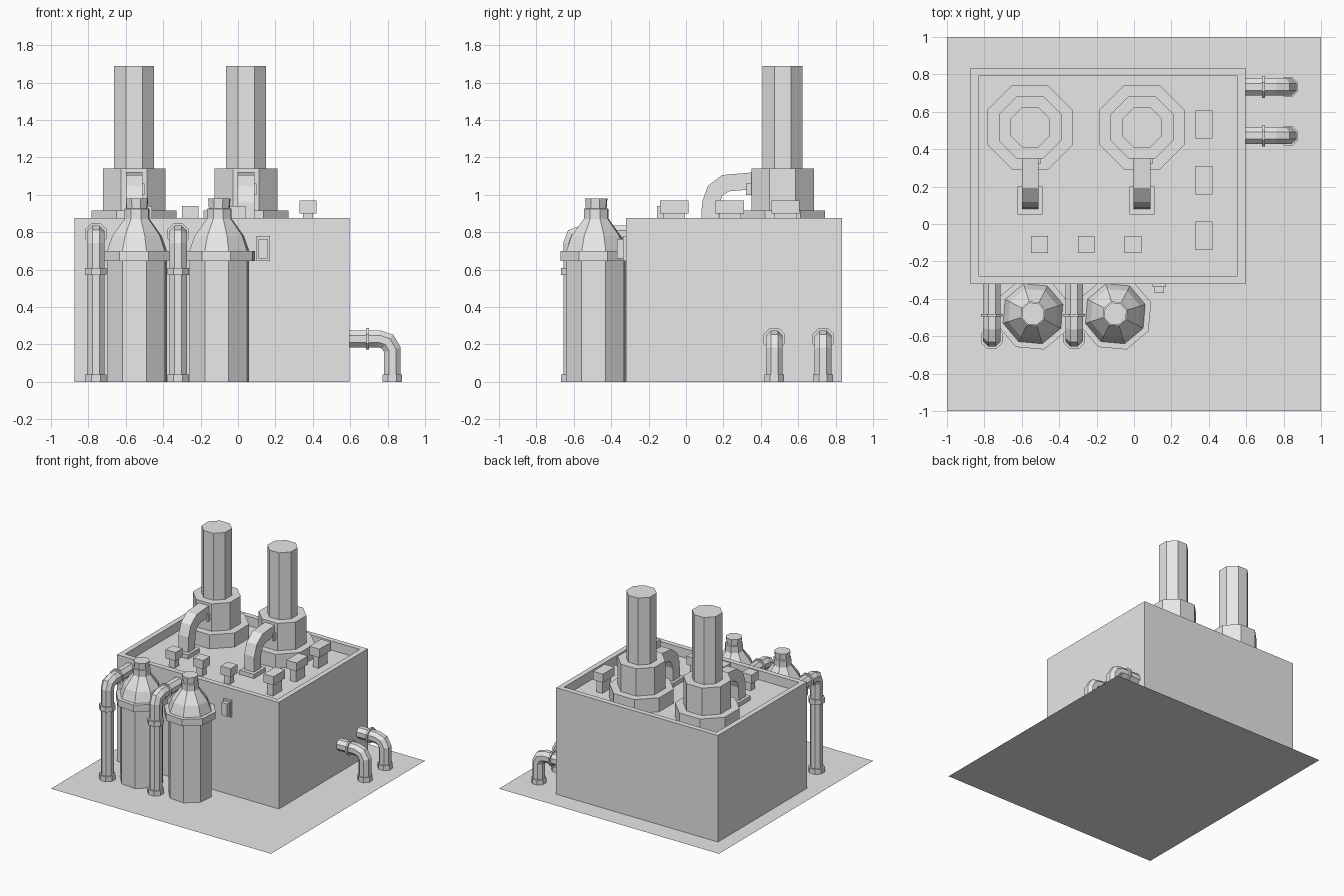
import bpy, bmesh, math
from mathutils import Vector

cube = bpy.data.objects.get("Cube")
if cube:
    bpy.data.objects.remove(cube, do_unlink=True)

grey = bpy.data.materials.new("plain_grey")
grey.use_nodes = True
grey.diffuse_color = (0.8, 0.8, 0.8, 1)
grey.node_tree.nodes["Principled BSDF"].inputs["Base Color"].default_value = (0.8, 0.8, 0.8, 1)


def finish(name, bm):
    bmesh.ops.recalc_face_normals(bm, faces=bm.faces[:])
    mesh = bpy.data.meshes.new(name)
    bm.to_mesh(mesh)
    bm.free()
    mesh.materials.append(grey)
    obj = bpy.data.objects.new(name, mesh)
    bpy.context.collection.objects.link(obj)
    return obj


def add_box(bm, x, y, z):
    """Box from three (low, high) ranges."""
    verts = bmesh.ops.create_cube(bm, size=1)["verts"]
    for v in verts:
        v.co = [lo + (c + 0.5) * (hi - lo) for c, (lo, hi) in zip(v.co, (x, y, z))]
    return verts


def bridge(bm, rings, bottom=True):
    """Skin a list of vertex rings and close the ends."""
    n = len(rings[0])
    for a, b in zip(rings, rings[1:]):
        for i in range(n):
            j = (i + 1) % n
            bm.faces.new((a[i], a[j], b[j], b[i]))
    if bottom:
        bm.faces.new(rings[0][::-1])
    bm.faces.new(rings[-1])


def add_lathe(bm, x, y, profile, turn=0, bottom=True):
    """Octagonal solid; profile holds (half width across flats, height)."""
    rings = []
    for half, z in profile:
        r = half / math.cos(math.pi / 8)
        angles = [math.radians(22.5 + 45 * i + turn) for i in range(8)]
        rings.append([bm.verts.new((x + r * math.cos(a), y + r * math.sin(a), z)) for a in angles])
    bridge(bm, rings, bottom)


def add_sweep(bm, path, half, sides=8):
    """Mitred tube of regular section along a path in a vertical plane."""
    pts = [Vector(p) for p in path]
    dirs = [(b - a).normalized() for a, b in zip(pts, pts[1:])]
    lateral = Vector((0, 0, 1)).cross(pts[-1] - pts[0])
    lateral.z = 0
    lateral.normalize()
    r = half / math.cos(math.pi / sides)
    rings = []
    for i, p in enumerate(pts):
        a, b = dirs[max(i - 1, 0)], dirs[min(i, len(dirs) - 1)]
        t = (a + b).normalized()
        normal = t.cross(lateral) / t.dot(a)
        angles = [2 * math.pi * (k + 0.5) / sides for k in range(sides)]
        rings.append([bm.verts.new(p + r * (math.cos(q) * lateral + math.sin(q) * normal))
                      for q in angles])
    bridge(bm, rings)


# Ground sheet
bm = bmesh.new()
bmesh.ops.create_grid(bm, x_segments=1, y_segments=1, size=1)
finish("ground_sheet", bm)

# Building with a parapet around a sunken roof, open underneath
bm = bmesh.new()
add_box(bm, (-0.875, 0.595), (-0.32, 0.835), (0, 0.875))
bm.normal_update()
bottom = [f for f in bm.faces if f.normal.z < -0.5]
top = [f for f in bm.faces if f.normal.z > 0.5]
bmesh.ops.delete(bm, geom=bottom, context="FACES_ONLY")
bmesh.ops.inset_region(bm, faces=top, thickness=0.06)
sunk = bmesh.ops.extrude_discrete_faces(bm, faces=top)["faces"]
for v in sunk[0].verts:
    v.co.z = 0.80
finish("building", bm)

# Chimneys with curved ducts leading down to the roof
for side, x in (("right", -0.555), ("left", 0.043)):
    bm = bmesh.new()
    add_lathe(bm, x, 0.517, [(0.227, 0.80), (0.227, 0.915), (0.168, 0.915),
                             (0.168, 1.14), (0.107, 1.14), (0.107, 1.69)])
    finish(side + "_chimney", bm)

    bm = bmesh.new()
    arc = [(0.125, 0.80), (0.13, 0.95), (0.155, 1.02), (0.21, 1.062), (0.36, 1.075)]
    add_sweep(bm, [(x, y, z) for y, z in arc], 0.045, 4)
    add_box(bm, (x - 0.067, x + 0.067), (0.05, 0.20), (0.80, 0.835))
    finish(side + "_duct", bm)

    bm = bmesh.new()
    add_box(bm, (x + 0.042, x + 0.056), (0.32, 0.36), (1.0, 1.06))
    finish(side + "_duct_latch", bm)

# Roof vents: a cap on a narrower stem
vents = [(x, -0.11, 0.045, 0.045, 0.94) for x in (-0.505, -0.255, -0.005)]
vents += [(0.375, y, 0.045, 0.076, 0.97) for y in (-0.063, 0.235, 0.532)]
for i, (x, y, w, d, top_z) in enumerate(vents):
    bm = bmesh.new()
    add_box(bm, (x - w, x + w), (y - d, y + d), (top_z - 0.07, top_z))
    s = 0.018
    add_box(bm, (x - w + s, x + w - s), (y - d + s, y + d - s), (0.80, top_z - 0.07))
    finish("roof_vent_%d" % (i + 1), bm)

# Storage tanks
for side, x in (("right", -0.54), ("left", -0.10)):
    bm = bmesh.new()
    add_lathe(bm, x, -0.48, [(0.155, 0), (0.155, 0.645), (0.185, 0.645), (0.185, 0.70),
                             (0.155, 0.70), (0.128, 0.78), (0.064, 0.872), (0.064, 0.925),
                             (0.054, 0.928), (0.058, 0.98)], turn=-5, bottom=False)
    finish(side + "_tank", bm)

# Front pipes rising from the ground and bending into the wall
for side, x in (("right", -0.76), ("left", -0.32)):
    bm = bmesh.new()
    bend = [(-0.61, 0), (-0.61, 0.735), (-0.595, 0.775), (-0.555, 0.79), (-0.31, 0.79)]
    add_sweep(bm, [(x, y, z) for y, z in bend], 0.046)
    add_sweep(bm, [(x, -0.495, 0.79), (x, -0.48, 0.79)], 0.058)
    for low, high in ((0, 0.04), (0.57, 0.61)):
        add_lathe(bm, x, -0.61, [(0.058, low), (0.058, high)])
    finish(side + "_front_pipe", bm)

# Side pipes leaving the wall and bending into the ground
for place, y in (("front", 0.472), ("back", 0.733)):
    bm = bmesh.new()
    bend = [(0.58, 0.23), (0.755, 0.23), (0.80, 0.215), (0.825, 0.172), (0.825, 0)]
    add_sweep(bm, [(x, y, z) for x, z in bend], 0.045)
    add_sweep(bm, [(0.685, y, 0.23), (0.70, y, 0.23)], 0.058)
    add_lathe(bm, 0.825, y, [(0.053, 0), (0.053, 0.04)])
    finish(place + "_side_pipe", bm)

# Control box on the front wall
bm = bmesh.new()
add_box(bm, (0.10, 0.17), (-0.338, -0.32), (0.645, 0.78))
add_box(bm, (0.11, 0.16), (-0.37, -0.338), (0.66, 0.765))
finish("control_box", bm)
